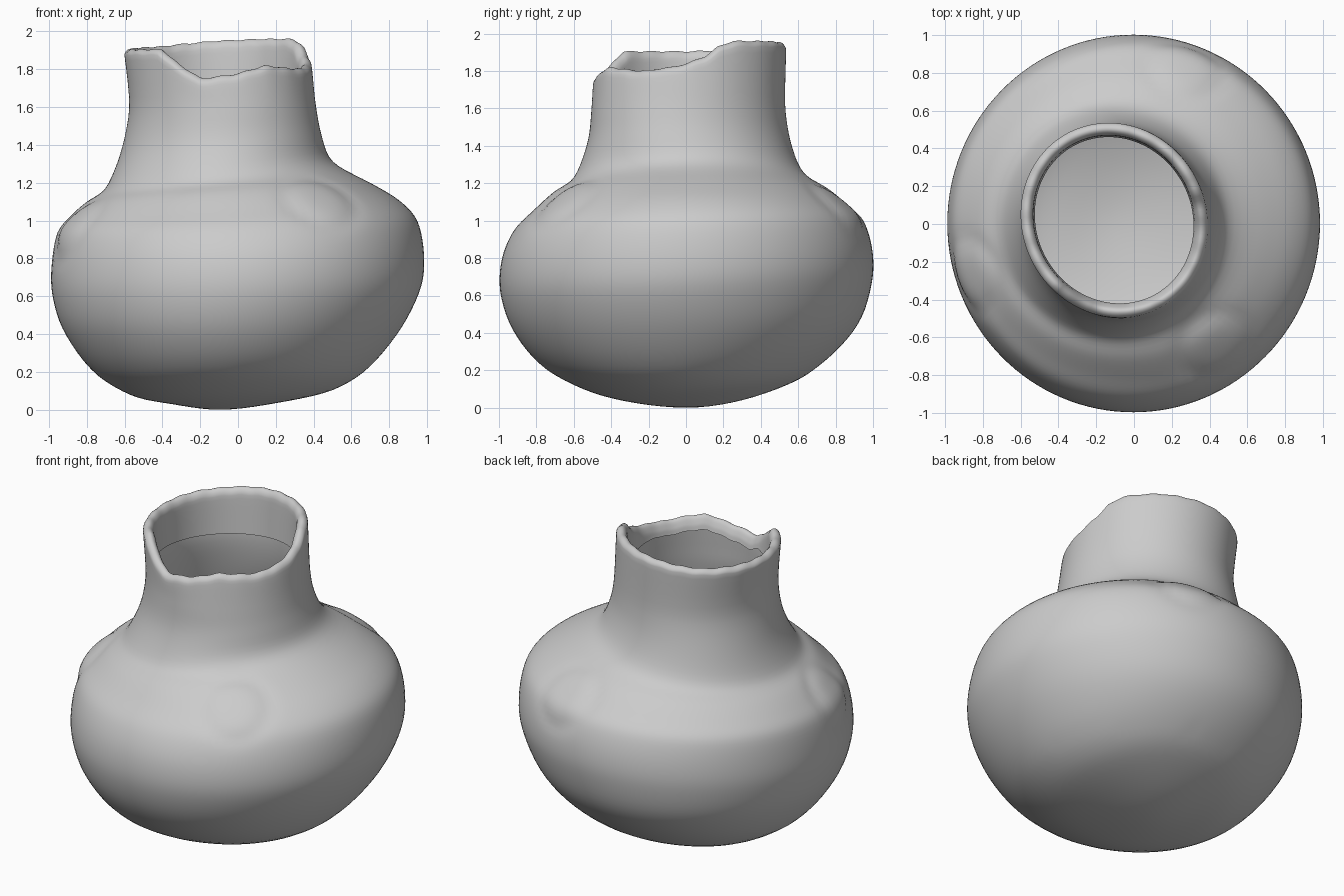
import bpy
import bmesh
import math
from mathutils import Vector

old = bpy.data.objects.get("Cube")
if old:
    bpy.data.objects.remove(old, do_unlink=True)

SEGMENTS = 128
STEPS = 5
BASE = Vector((-0.1, 0, 0))

# Outline on each side, from base to upper neck: (distance from origin, height)
left_side = [(.2, .035), (.5, .105), (.7, .23), (.87, .44), (.97, .65), (.985, .82),
             (.95, 1), (.85, 1.11), (.7, 1.2), (.5, 1.31), (.44, 1.46), (.41, 1.62), (.39, 1.8)]
right_side = [(.35, .03), (.57, .08), (.78, .215), (.93, .43), (.985, .62), (.985, .78),
              (.955, .94), (.88, 1.03), (.8, 1.1), (.7, 1.17), (.62, 1.36), (.575, 1.6), (.6, 1.82)]
front_side = [(.3, .03), (.55, .1), (.78, .23), (.93, .42), (.995, .62), (.985, .8),
              (.92, .95), (.82, 1.05), (.71, 1.15), (.6, 1.225), (.525, 1.42), (.505, 1.6), (.495, 1.75)]
back_side = [(.3, .04), (.6, .15), (.8, .3), (.94, .48), (1, .7), (.995, .86),
             (.95, 1), (.87, 1.08), (.76, 1.17), (.63, 1.25), (.56, 1.42), (.53, 1.62), (.535, 1.82)]

# Broken rim: height by angle in degrees
rim = [(0, 1.84), (12, 1.88), (20, 1.93), (30, 1.96), (60, 1.96), (90, 1.95), (130, 1.92),
       (180, 1.905), (228, 1.905), (241, 1.83), (257, 1.75), (280, 1.775), (300, 1.82),
       (330, 1.8), (350, 1.82), (360, 1.84)]


def rim_height(angle):
    deg = math.degrees(angle)
    for (a, za), (b, zb) in zip(rim, rim[1:]):
        if deg <= b:
            return za + (zb - za) * (deg - a) / (b - a) + 0.003 * math.sin(angle * 23)


def section(angle):
    """Control points of the wall at one angle, from the base to the inner neck."""
    c, s = math.cos(angle), math.sin(angle)
    points = [BASE.copy()]
    for row, sides in enumerate(zip(left_side, right_side, front_side, back_side)):
        (lx, lz), (rx, rz), (fy, fz), (by, bz) = sides
        # Each level is a tilted ellipse; the neck is a little narrower on one diagonal
        skew = 0.03 if row > 9 else 0
        u, v = c - skew * s, s - skew * c
        points.append(Vector(((lx - rx) / 2 + (lx + rx) / 2 * u,
                              (by - fy) / 2 + (by + fy) / 2 * v,
                              (lz + rz) / 2 * c * c + (fz + bz) / 2 * s * s
                              + (lz - rz) / 2 * c + (bz - fz) / 2 * s)))
    # Rounded lip and the inner neck wall, which ends open
    top = rim_height(angle)
    end = min(1.69 + 0.05 * math.cos(angle + math.pi / 4), top - .08)
    edge = points.pop()
    inward = Vector((-c, -s, 0))
    for inset, z in ((0, top - .03), (.035, top), (.065, top - .04), (.075, end)):
        p = edge + inward * inset
        p.z = z
        points.append(p)
    return points


def smooth_path(points):
    """Spline through the points with tangents limited so the lip stays tight."""
    first = 2 * points[0] - points[1]
    first.z = points[1].z
    pts = [first] + points + [2 * points[-1] - points[-2]]
    tangents = []
    for a, b, c in zip(pts, pts[1:], pts[2:]):
        tangents.append((c - a).normalized() * min((b - a).length, (c - b).length))
    path = []
    for i in range(len(points) - 1):
        p, q, m, n = points[i], points[i + 1], tangents[i], tangents[i + 1]
        for k in range(STEPS):
            t = k / STEPS
            h = t * t * (3 - 2 * t)
            path.append(p * (1 - h) + q * h + m * (t * (1 - t) ** 2) - n * (t * t * (1 - t)))
    return path + [points[-1]]


# Vessel: loft of all wall sections around the axis
bm = bmesh.new()
base = bm.verts.new(BASE)
columns = []
for i in range(SEGMENTS):
    path = smooth_path(section(2 * math.pi * i / SEGMENTS))
    columns.append([bm.verts.new(p) for p in path[1:]])
for a, b in zip(columns, columns[1:] + columns[:1]):
    bm.faces.new((base, b[0], a[0]))
    for j in range(len(a) - 1):
        bm.faces.new((a[j], b[j], b[j + 1], a[j + 1]))
# Soften the body and neck joint slightly, leaving the lip crisp
body = [v for v in bm.verts if 0.2 < v.co.z < 1.5]
for _ in range(3):
    bmesh.ops.smooth_vert(bm, verts=body, factor=0.5,
                          use_axis_x=True, use_axis_y=True, use_axis_z=True)
bm.normal_update()

# Three raised round pads on the shoulder, each with a faint groove, and one small dent
pads = [Vector((.43, -.64, 1.1)), Vector((.27, .82, 1.07)), Vector((-.87, -.27, .98))]
dent = Vector((.13, .75, .2))
moves = []
for v in bm.verts:
    lift = -0.015 * math.exp(-((v.co - dent).length / .04) ** 2)
    for pad in pads:
        d = (v.co - pad).length
        lift += 0.011 * math.exp(-(d / .15) ** 4) - 0.006 * math.exp(-((d - .2) / .04) ** 2)
    moves.append((v, v.normal * lift))
for v, move in moves:
    v.co += move

mesh = bpy.data.meshes.new("vessel")
bm.to_mesh(mesh)
bm.free()
vessel = bpy.data.objects.new("vessel", mesh)
bpy.context.collection.objects.link(vessel)
for face in mesh.polygons:
    face.use_smooth = True

# Plain grey clay
clay = bpy.data.materials.new("grey_clay")
clay.use_nodes = True
colour = (0.6, 0.6, 0.6, 1)
clay.diffuse_color = colour
clay.node_tree.nodes["Principled BSDF"].inputs["Base Color"].default_value = colour
mesh.materials.append(clay)
